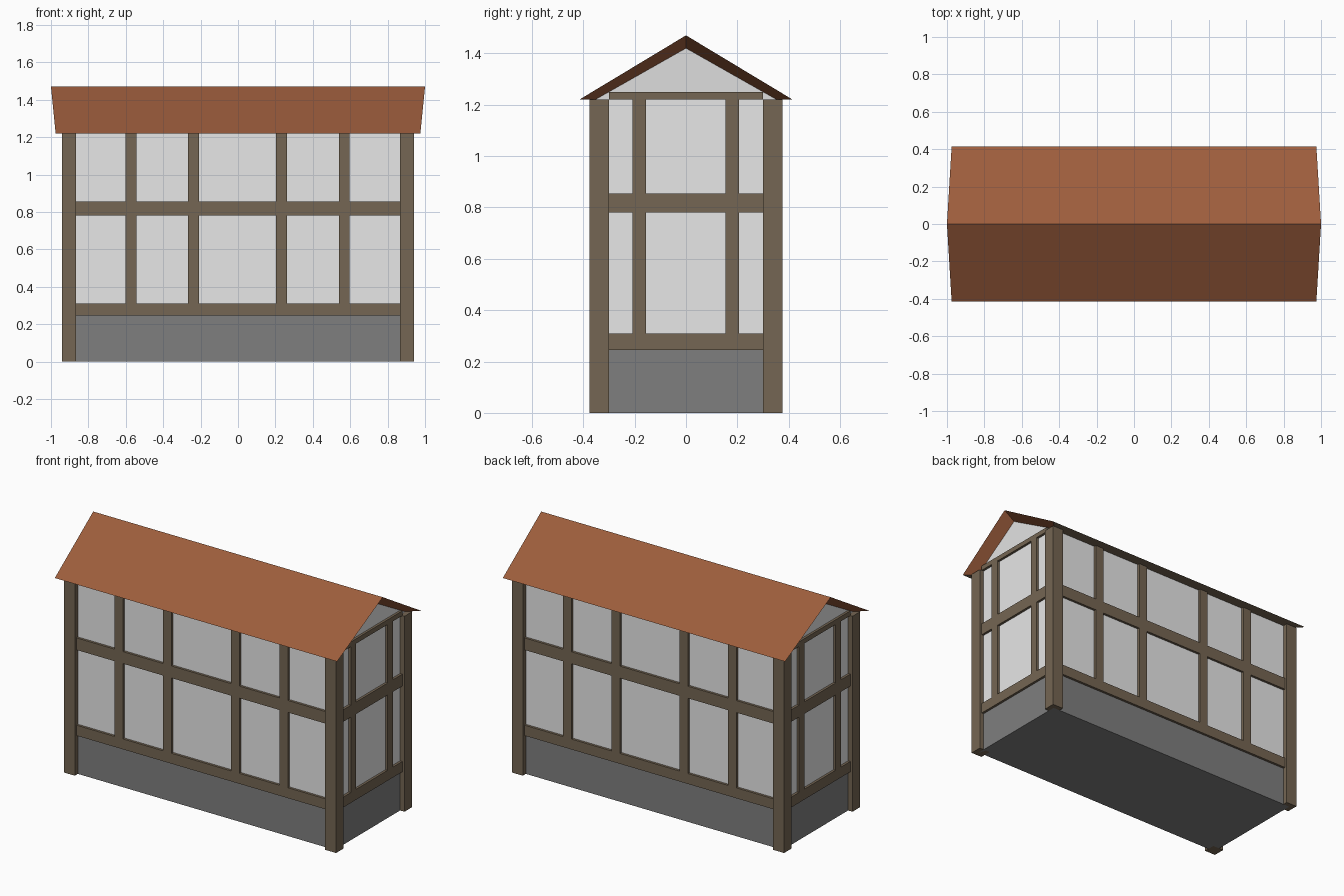
import bpy
import bmesh

if "Cube" in bpy.data.objects:
    bpy.data.objects.remove(bpy.data.objects["Cube"], do_unlink=True)


def material(name, rgb):
    """Flat material from an sRGB triple in 0-255."""
    lin = [((c / 255 + 0.055) / 1.055) ** 2.4 for c in rgb] + [1.0]
    mat = bpy.data.materials.new(name)
    mat.use_nodes = True
    mat.diffuse_color = lin
    mat.node_tree.nodes["Principled BSDF"].inputs["Base Color"].default_value = lin
    return mat


ROOF = material("roof_tile", (157, 93, 60))
PLASTER = material("plaster", (231, 231, 231))
STONE = material("stone", (127, 127, 127))
WOOD = material("timber", (117, 102, 83))


def add_mesh(name, bm, mats):
    mesh = bpy.data.meshes.new(name)
    bm.to_mesh(mesh)
    bm.free()
    for mat in mats:
        mesh.materials.append(mat)
    obj = bpy.data.objects.new(name, mesh)
    bpy.context.collection.objects.link(obj)
    return obj


def box(name, x, y, z, mat):
    """Box spanning three (low, high) ranges."""
    bm = bmesh.new()
    bmesh.ops.create_cube(bm, size=1)
    for v in bm.verts:
        v.co = [r[0] if c < 0 else r[1] for c, r in zip(v.co, (x, y, z))]
    return add_mesh(name, bm, [mat])


def span(a, b, sign):
    """Range mirrored to the given side."""
    return tuple(sorted((a * sign, b * sign)))


# Key dimensions: posts stand proud of rails, rails proud of walls
POST_X, POST_Y, POST_W = 0.94, 0.375, 0.075
RAIL_X, RAIL_Y = 0.925, 0.36
WALL_X, WALL_Y = 0.91, 0.345
EAVE, BASE_TOP = 1.22, 0.245
IN_X, IN_Y = POST_X - POST_W, POST_Y - POST_W
RAILS = {"lower": (BASE_TOP, 0.31), "middle": (0.78, 0.855)}
SIDES = {"left": 1, "right": -1}
ENDS = {"front": -1, "back": 1}

# Stone base and plaster walls
box("stone_base", (-WALL_X, WALL_X), (-WALL_Y, WALL_Y), (0, BASE_TOP), STONE)
box("plaster_walls", (-WALL_X, WALL_X), (-WALL_Y, WALL_Y), (BASE_TOP, EAVE), PLASTER)

# Corner posts
for side, sx in SIDES.items():
    for end, sy in ENDS.items():
        box(f"{end}_{side}_post", span(IN_X, POST_X, sx), span(IN_Y, POST_Y, sy),
            (0, EAVE), WOOD)

# Rails and studs on the long walls
for end, sy in ENDS.items():
    depth = span(WALL_Y - 0.02, RAIL_Y, sy)
    for level, z in RAILS.items():
        box(f"{end}_{level}_rail", (-IN_X, IN_X), depth, z, WOOD)
    for i, x in enumerate((-0.572, -0.237, 0.232, 0.568)):
        box(f"{end}_stud_{i + 1}", (x - 0.029, x + 0.029), depth,
            (RAILS["lower"][1], EAVE), WOOD)

# Rails and studs on the short walls, with a tie beam under each gable
for side, sx in SIDES.items():
    depth = span(WALL_X - 0.02, RAIL_X, sx)
    for level, z in RAILS.items():
        box(f"{side}_{level}_rail", depth, (-IN_Y, IN_Y), z, WOOD)
    box(f"{side}_tie_beam", depth, (-IN_Y, IN_Y), (EAVE, 1.25), WOOD)
    for i, y in enumerate((-0.182, 0.18)):
        box(f"{side}_stud_{i + 1}", depth, (y - 0.026, y + 0.026),
            (RAILS["lower"][1], EAVE), WOOD)

# Roof: flared slopes, sloping soffits, recessed gables and timber eaves
bm = bmesh.new()
rings = []
for s in (-1, 1):
    outer = [(0.975, -0.415, EAVE), (1.0, 0, 1.47), (0.975, 0.415, EAVE)]
    inner = [(0.907, -0.353, EAVE), (0.927, 0, 1.42), (0.907, 0.353, EAVE)]
    rings.append([bm.verts.new((s * x, y, z)) for x, y, z in outer + inner])
a, b = rings


def face(verts, index):
    bm.faces.new(verts).material_index = index


for i in (0, 1):
    face((a[i], a[i + 1], b[i + 1], b[i]), 0)
    for r in rings:
        face((r[i], r[i + 1], r[i + 4], r[i + 3]), 0)
for r in rings:
    face(r[3:], 1)
for i, j in ((0, 3), (3, 5), (5, 2)):
    face((a[i], b[i], b[j], a[j]), 2)
bmesh.ops.recalc_face_normals(bm, faces=bm.faces[:])
add_mesh("roof", bm, [ROOF, PLASTER, WOOD])
